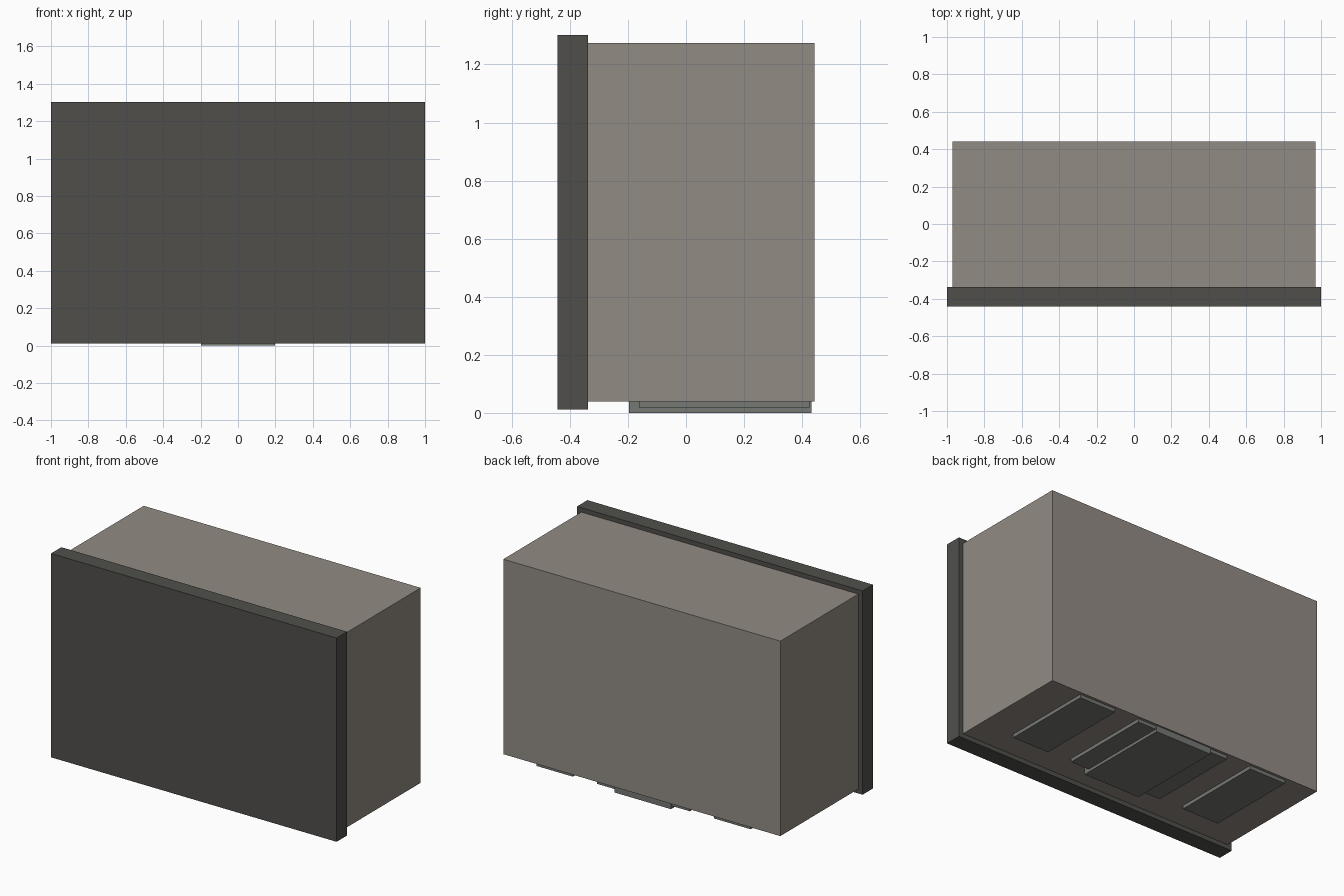
import bpy, bmesh

if "Cube" in bpy.data.objects:
    bpy.data.objects.remove(bpy.data.objects["Cube"])


def material(name, rgb):
    m = bpy.data.materials.new(name)
    m.diffuse_color = (*rgb, 1)
    m.use_nodes = True
    m.node_tree.nodes["Principled BSDF"].inputs["Base Color"].default_value = m.diffuse_color
    return m


def box(name, x, y, z, mat):
    """Box spanning the given (min, max) ranges."""
    bm = bmesh.new()
    bmesh.ops.create_cube(bm, size=1)
    for v in bm.verts:
        v.co = [r[1] if c > 0 else r[0] for c, r in zip(v.co, (x, y, z))]
    mesh = bpy.data.meshes.new(name)
    bm.to_mesh(mesh)
    bm.free()
    mesh.materials.append(mat)
    ob = bpy.data.objects.new(name, mesh)
    bpy.context.collection.objects.link(ob)
    return ob


dark = material("dark_panel", (0.08, 0.078, 0.07))
taupe = material("taupe_body", (0.29, 0.26, 0.23))
grey = material("grey_foot", (0.18, 0.19, 0.175))

# Main cabinet and the oversized slab on its front
box("cabinet_body", (-0.97, 0.97), (-0.338, 0.442), (0.04, 1.274), taupe)
box("front_panel", (-1, 1), (-0.442, -0.338), (0.012, 1.302), dark)

# Mirrored pairs of thin pads underneath
for side, label in ((-1, "left"), (1, "right")):
    for part, a, b in (("inner_pad", 0.08, 0.325), ("outer_pad", 0.495, 0.75)):
        x = sorted((side * a, side * b))
        box(f"{label}_{part}", x, (-0.162, 0.425), (0.018, 0.04), grey)

# Wider central plate that touches the ground
box("centre_base_plate", (-0.197, 0.197), (-0.197, 0.432), (0, 0.04), grey)
